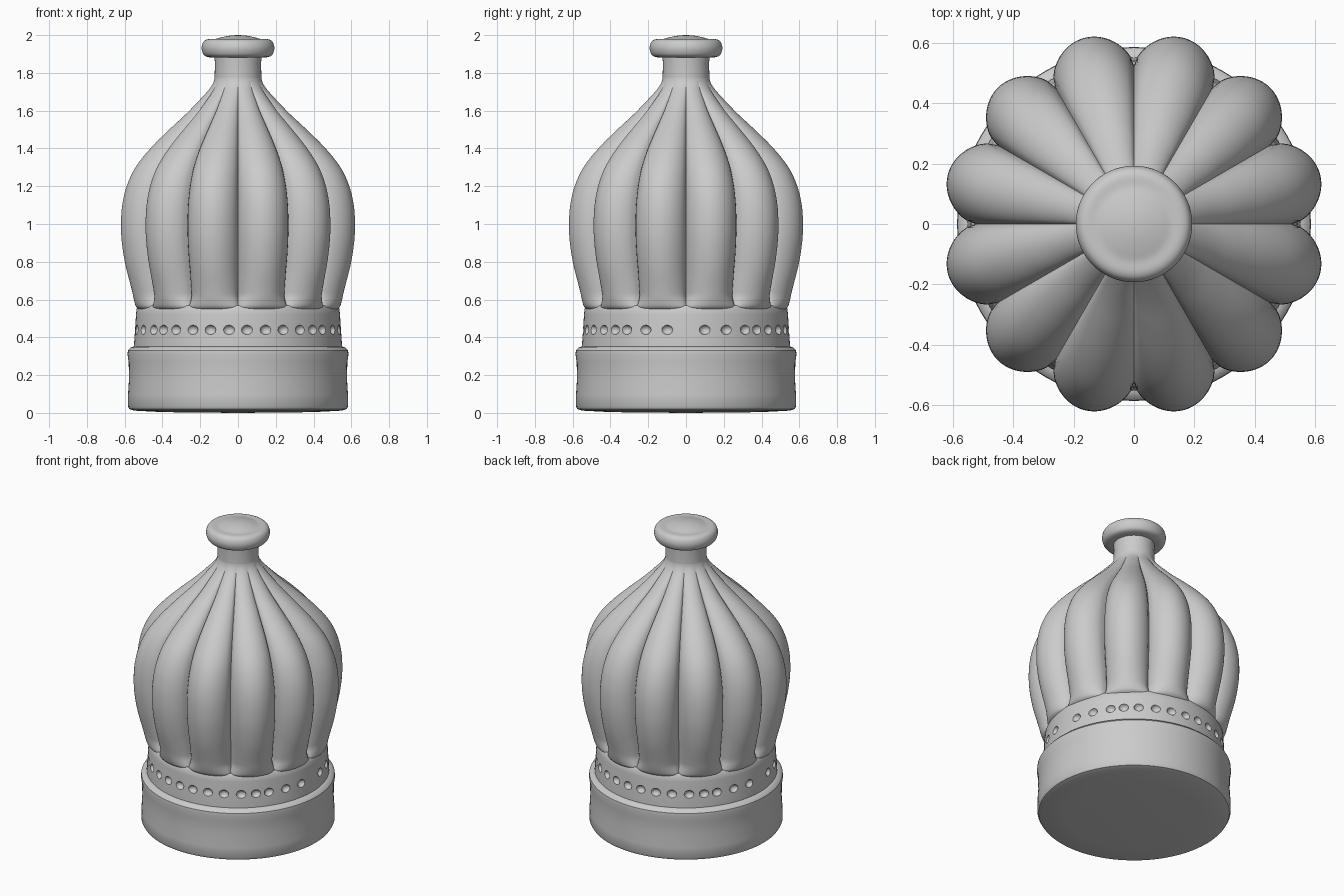
import bpy, bmesh
from math import sin, cos, pi, radians

cube = bpy.data.objects.get("Cube")
if cube:
    bpy.data.objects.remove(cube, do_unlink=True)

grey = bpy.data.materials.new("light grey")
grey.use_nodes = True
grey.diffuse_color = (0.6, 0.6, 0.6, 1)
bsdf = next(n for n in grey.node_tree.nodes if n.type == 'BSDF_PRINCIPLED')
bsdf.inputs["Base Color"].default_value = (0.6, 0.6, 0.6, 1)
bsdf.inputs["Roughness"].default_value = 0.6


def finish(name, bm, angle=35):
    bmesh.ops.recalc_face_normals(bm, faces=bm.faces)
    mesh = bpy.data.meshes.new(name)
    bm.to_mesh(mesh)
    bm.free()
    mesh.materials.append(grey)
    ob = bpy.data.objects.new(name, mesh)
    bpy.context.collection.objects.link(ob)
    smooth(ob, angle)
    return ob


def smooth(ob, angle):
    bpy.ops.object.select_all(action='DESELECT')
    ob.select_set(True)
    bpy.context.view_layer.objects.active = ob
    bpy.ops.object.shade_smooth_by_angle(angle=radians(angle))


def revolve(name, profile, steps=96, shape=None, angle=35):
    """Closed solid from (radius, height) points; shape varies the radius by angle."""
    bm = bmesh.new()
    rings = []
    for r, z in profile:
        ring = []
        for i in range(steps):
            a = 2 * pi * i / steps
            k = shape(a, z) if shape else 1
            ring.append(bm.verts.new((r * k * cos(a), r * k * sin(a), z)))
        rings.append(ring)
    for low, high in zip(rings, rings[1:]):
        for i in range(steps):
            j = (i + 1) % steps
            bm.faces.new((low[i], low[j], high[j], high[i]))
    bm.faces.new(rings[0][::-1])
    bm.faces.new(rings[-1])
    return finish(name, bm, angle)


def lerp_table(table, z):
    for (z0, v0), (z1, v1) in zip(table, table[1:]):
        if z <= z1:
            t = max(0, (z - z0) / (z1 - z0))
            return v0 + (v1 - v0) * t
    return table[-1][1]


def spline(points, sub=4):
    """Catmull-Rom refinement of a profile."""
    pts = [points[0]] + points + [points[-1]]
    out = []
    for p0, p1, p2, p3 in zip(pts, pts[1:], pts[2:], pts[3:]):
        for s in range(sub):
            t = s / sub
            out.append(tuple(
                0.5 * (2 * b + (c - a) * t + (2 * a - 5 * b + 4 * c - d) * t ** 2
                       + (3 * b - a - 3 * c + d) * t ** 3)
                for a, b, c, d in zip(p0, p1, p2, p3)))
    return out + [points[-1]]


# Wide base ring with softened edges
revolve("base_ring", [(0.02, 0), (0.4, 0.004), (0.55, 0.012), (0.575, 0.02),
                      (0.583, 0.035), (0.582, 0.1), (0.577, 0.18), (0.579, 0.27),
                      (0.585, 0.31), (0.583, 0.33), (0.57, 0.345), (0.552, 0.352)])

# Upper band with a row of dimples
band = revolve("dimpled_band", [(0.552, 0.3), (0.55, 0.37), (0.545, 0.44),
                                (0.54, 0.52), (0.537, 0.55), (0.525, 0.568)])
bm = bmesh.new()
for q in (5, 15.5, 26, 37, 46.5, 55, 67, 79.5):
    for a in (q, 180 - q, 180 + q, 360 - q):
        t = radians(a - 90)
        ball = bmesh.ops.create_icosphere(bm, subdivisions=2, radius=0.032)["verts"]
        bmesh.ops.scale(bm, vec=(1, 1, 0.85), verts=ball)
        bmesh.ops.translate(bm, vec=(0.553 * cos(t), 0.553 * sin(t), 0.44), verts=ball)
cutter = finish("dimple_cutter", bm)
cutter.hide_render = True
cut = band.modifiers.new("dimples", 'BOOLEAN')
cut.operation = 'DIFFERENCE'
cut.solver = 'EXACT'
cut.object = cutter
bpy.ops.object.select_all(action='DESELECT')
band.select_set(True)
bpy.context.view_layer.objects.active = band
bpy.ops.object.modifier_apply(modifier=cut.name)
bpy.data.objects.remove(cutter, do_unlink=True)
smooth(band, 35)

# Twelve-lobed dome: groove depth fades out towards the neck and the band
depth = [(0.5, 0.02), (0.56, 0.06), (0.62, 0.15), (0.75, 0.18), (1.3, 0.18),
         (1.5, 0.17), (1.6, 0.14), (1.68, 0.09), (1.76, 0.0)]


def lobes(a, z):
    bulge = abs(sin(6 * a)) ** 0.62
    return 1 - lerp_table(depth, z) * (1 - bulge)


dome = [(0.5, 0.53), (0.545, 0.555), (0.562, 0.59), (0.58, 0.66), (0.612, 0.78),
        (0.632, 0.9), (0.637, 1.0), (0.63, 1.1), (0.606, 1.2), (0.558, 1.3),
        (0.477, 1.4), (0.374, 1.5), (0.285, 1.58), (0.205, 1.66), (0.15, 1.72),
        (0.127, 1.76), (0.122, 1.8)]
revolve("lobed_dome", spline(dome), steps=288, shape=lobes, angle=45)

# Neck and rounded knob with a low crown
revolve("neck", [(0.125, 1.7), (0.124, 1.78), (0.122, 1.85), (0.126, 1.9)], 64)
knob = [(0.1, 1.88), (0.15, 1.882), (0.178, 1.892), (0.19, 1.915), (0.192, 1.94),
        (0.182, 1.966), (0.16, 1.978), (0.125, 1.979), (0.09, 1.988), (0.045, 1.997),
        (0.005, 2.0)]
revolve("knob", spline(knob, 3), 64)
